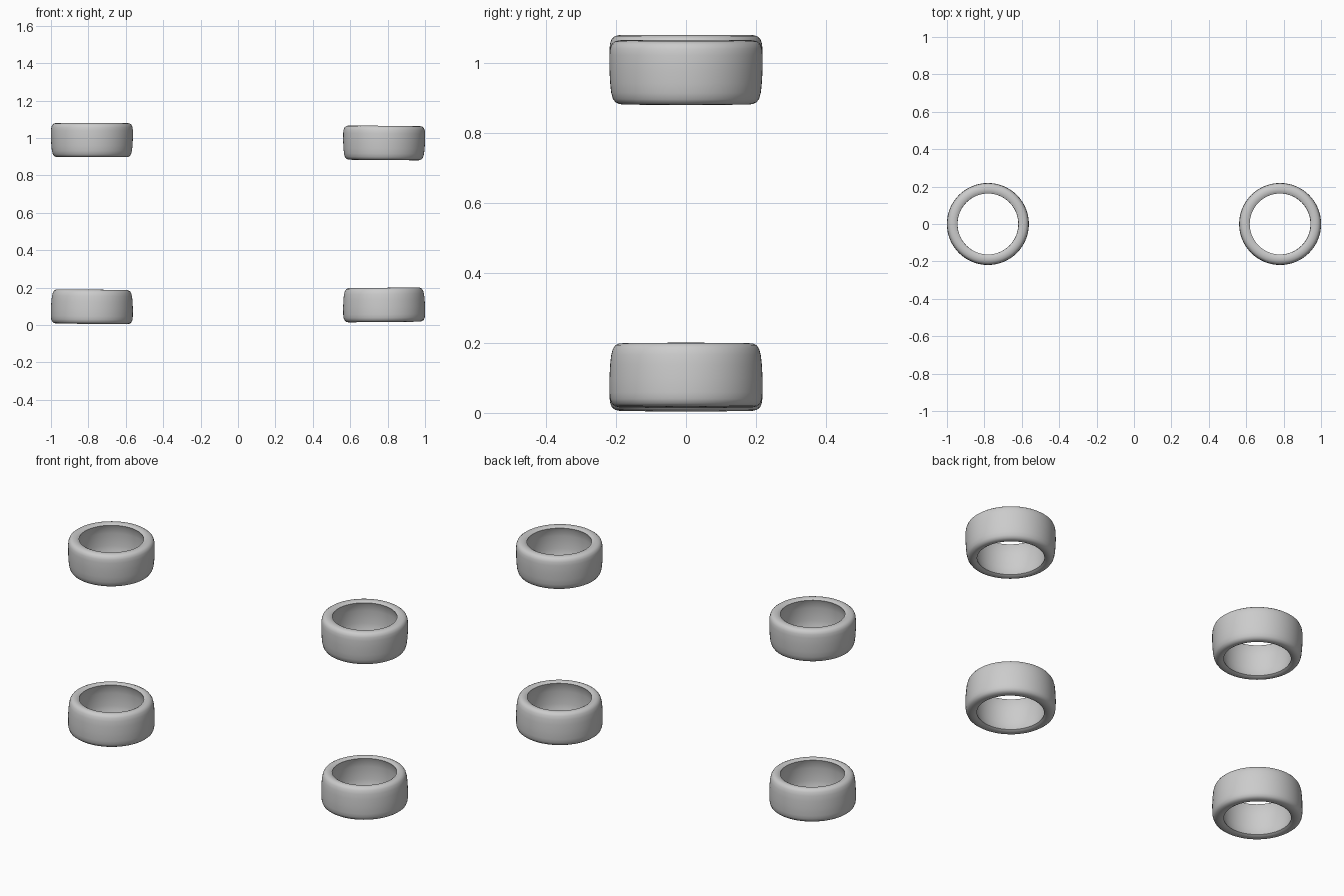
import bpy, bmesh, math

if "Cube" in bpy.data.objects:
    bpy.data.objects.remove(bpy.data.objects["Cube"])

# Closed half-profile (radius, height): crisp inner lips, hollowed inner wall;
# the lower end is more rounded
PROFILE = [(0.163, -0.085), (0.172, -0.090), (0.182, -0.092), (0.192, -0.091),
           (0.202, -0.086), (0.209, -0.076), (0.214, -0.058), (0.217, -0.030),
           (0.219, 0.010), (0.219, 0.050), (0.217, 0.068), (0.212, 0.081),
           (0.203, 0.088), (0.191, 0.091), (0.181, 0.091), (0.172, 0.089),
           (0.163, 0.084), (0.171, 0.065), (0.175, 0.035), (0.176, 0.0),
           (0.175, -0.035), (0.171, -0.065)]
SIDES = 64


def ring(name, x, z, flip, tilt):
    bm = bmesh.new()
    loops = []
    for i in range(SIDES):
        a = 2 * math.pi * i / SIDES
        loops.append([bm.verts.new((r * math.cos(a), r * math.sin(a), h * flip))
                      for r, h in PROFILE])
    n = len(PROFILE)
    for i in range(SIDES):
        a, b = loops[i], loops[(i + 1) % SIDES]
        for j in range(n):
            k = (j + 1) % n
            bm.faces.new((a[j], b[j], b[k], a[k]))
    bmesh.ops.recalc_face_normals(bm, faces=bm.faces)
    # Smooth everywhere except across the lip edges
    for f in bm.faces:
        f.smooth = True
    for e in bm.edges:
        e.smooth = e.calc_face_angle(0) < math.radians(50)
    mesh = bpy.data.meshes.new(name)
    bm.to_mesh(mesh)
    bm.free()
    ob = bpy.data.objects.new(name, mesh)
    ob.location = (x, 0, z)
    ob.rotation_euler.y = math.radians(tilt)
    bpy.context.collection.objects.link(ob)


# Two stacked pairs of rings, each leaning very slightly
ring("lower_left_ring", -0.781, 0.097, -1, 0.5)
ring("upper_left_ring", -0.781, 0.989, 1, 0)
ring("lower_right_ring", 0.781, 0.107, -1, -0.5)
ring("upper_right_ring", 0.781, 0.974, 1, 0.5)
